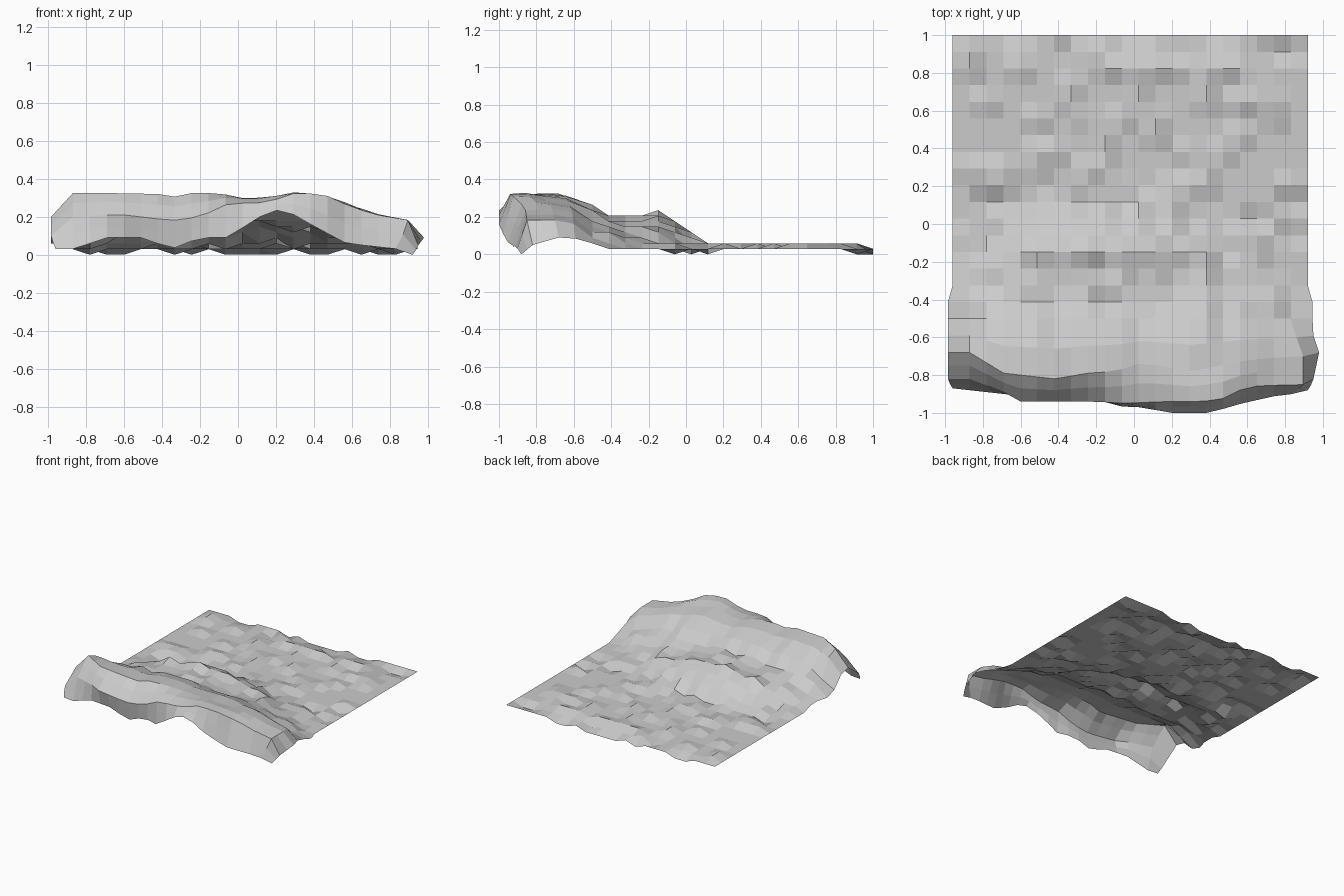
import bpy, bmesh, random

if "Cube" in bpy.data.objects:
    bpy.data.objects.remove(bpy.data.objects["Cube"])

random.seed(11)
STEP = 0.0295          # heights sit on quantised levels
COLS = 22
ROWS = 18


def lerp_curve(pts, x):
    """Piecewise linear curve through (x, value) points."""
    if x <= pts[0][0]:
        return pts[0][1]
    for (x0, a), (x1, b) in zip(pts, pts[1:]):
        if x <= x1:
            return a + (b - a) * (x - x0) / (x1 - x0)
    return pts[-1][1]


def level(z):
    return max(0, round(z / STEP)) * STEP


# Hill heights across x, for each y station
KX = [-0.96, -0.8, -0.5, -0.2, 0.1, 0.4, 0.7, 0.92]
HILL = {
    -0.52: [.10, .20, .26, .26, .24, .22, .14, .04],
    -0.42: [.07, .16, .19, .20, .20, .17, .11, .03],
    -0.28: [.05, .11, .18, .20, .18, .13, .06, .03],
    -0.14: [.03, .07, .18, .21, .17, .09, .04, .03],
    -0.02: [.03, .04, .13, .18, .13, .05, .03, .02],
    0.07: [.03, .03, .05, .07, .05, .03, .03, .02],
    0.20: [.035] * 8,
    0.85: [.035] * 8,
    1.00: [.015] * 8,
}

# Front lip as (x, y, z) lines: crest, shoulder fold, hanging edge
CREST = [(-.96, -.68, .20), (-.87, -.68, .325), (-.69, -.79, .325),
         (-.42, -.82, .32), (-.36, -.81, .30), (-.25, -.79, .325),
         (-.1, -.78, .325), (.04, -.735, .295), (.3, -.78, .315),
         (.6, -.72, .26), (.84, -.70, .18), (.92, -.68, .09)]
FOLD = [(-.96, -.82, .10), (-.87, -.82, .20), (-.69, -.89, .21),
        (-.6, -.94, .21), (-.35, -.94, .18), (-.2, -.94, .20),
        (-.05, -.95, .27), (.15, -.94, .275), (.3, -.94, .325),
        (.45, -.935, .32), (.6, -.86, .25), (.84, -.85, .18), (.92, -.82, .05)]
EDGE = [(-.96, -.87, .03), (-.87, -.88, .03), (-.69, -.90, .09),
        (-.5, -.92, .09), (-.35, -.92, .03), (-.2, -.93, .09),
        (-.05, -.97, .09), (.05, -.97, .16), (.18, -1, .24), (.3, -1, .21),
        (.4, -1, .15), (.57, -.95, .06), (.75, -.91, .04), (.84, -.90, .03),
        (.92, -.88, 0)]


def hill(x, y):
    return lerp_curve([(ky, lerp_curve(list(zip(KX, hs)), x))
                       for ky, hs in HILL.items()], y)


def on_line(line, x):
    """y and z of a lip line at x."""
    return [lerp_curve([(p[0], p[k]) for p in line], x) for k in (1, 2)]


row_shift = [random.uniform(-.008, .008) for _ in range(ROWS)]


def column(i):
    """All points of one strip, from the back edge to the hanging lip."""
    x = -0.96 + 1.88 * i / (COLS - 1)
    side = -1 if i == 0 else (1 if i == COLS - 1 else 0)
    pts = []
    # Uneven ground and hill; the sheet's borders stay calmer
    for k in range(ROWS):
        y = 1 - 0.0883 * k
        xx = x + side * (0.025 if y < -0.35 else 0)
        noise = row_shift[k] + random.uniform(-.018, .018)
        if side or k == 0:
            noise *= .3
        pts.append((xx, y, level(hill(x, y) + noise)))
    # Sideways flare of the corners at brow, crest and fold
    flares = {0: (-.025, -.025, -.025), COLS - 1: (.03, .06, .03),
              COLS - 2: (.03, .065, .065)}.get(i, (0, 0, 0))
    (cy, cz), (fy, fz), (ey, ez) = (on_line(l, x) for l in (CREST, FOLD, EDGE))
    y0, z0 = pts[-1][1:]
    # Brow, crest, sloping shoulder, then the steep face below it
    pts.append((x + flares[0], y0 + (cy - y0) * .5, z0 + (cz - z0) * .8))
    pts.append((x + flares[1], cy, cz))
    pts.append((x + (flares[1] + flares[2]) / 2, (cy + fy) / 2,
                (cz + fz) / 2 + (.01 if cz > .25 else 0)))
    pts.append((x + flares[2], fy, fz))
    pts.append((x + flares[2] * .6, (fy + ey) / 2, (fz + ez) / 2))
    pts.append((x, ey, ez))
    return pts


# Terrain sheet, open underneath
bm = bmesh.new()
grid = [[bm.verts.new(p) for p in column(i)] for i in range(COLS)]
for a, b in zip(grid, grid[1:]):
    for j in range(len(a) - 1):
        bm.faces.new((a[j], a[j + 1], b[j + 1], b[j]))
bm.normal_update()
mesh = bpy.data.meshes.new("terrain_sheet")
bm.to_mesh(mesh)
bm.free()
terrain = bpy.data.objects.new("terrain_sheet", mesh)
bpy.context.collection.objects.link(terrain)
